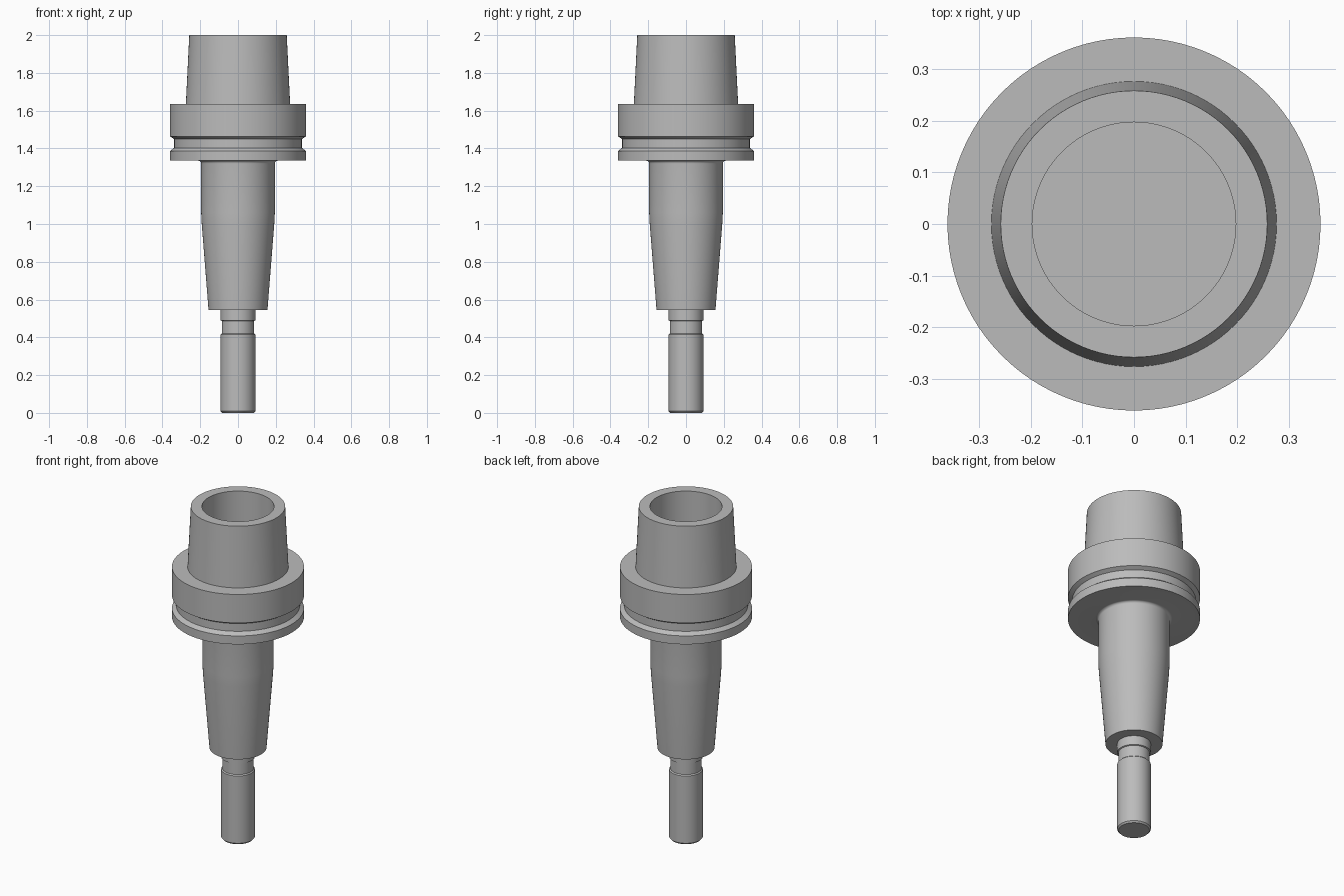
import bpy
import bmesh
from math import cos, sin, pi, radians

SEGMENTS = 96

cube = bpy.data.objects.get("Cube")
if cube:
    bpy.data.objects.remove(cube, do_unlink=True)

# One plain steel colour for every part
steel = bpy.data.materials.new("grey_steel")
steel.use_nodes = True
colour = (0.5, 0.5, 0.5, 1)
steel.diffuse_color = colour
steel.node_tree.nodes["Principled BSDF"].inputs["Base Color"].default_value = colour


def lathe(name, profile):
    """Turn (radius, height) points about z and cap both ends."""
    bm = bmesh.new()
    rings = []
    for r, z in profile:
        angles = [2 * pi * i / SEGMENTS for i in range(SEGMENTS)]
        rings.append([bm.verts.new((r * cos(a), r * sin(a), z)) for a in angles])
    for low, high in zip(rings, rings[1:]):
        for i in range(SEGMENTS):
            j = (i + 1) % SEGMENTS
            bm.faces.new((low[i], low[j], high[j], high[i]))
    bm.faces.new(rings[0][::-1])
    bm.faces.new(rings[-1])
    bmesh.ops.recalc_face_normals(bm, faces=bm.faces[:])
    mesh = bpy.data.meshes.new(name)
    bm.to_mesh(mesh)
    bm.free()
    mesh.materials.append(steel)
    obj = bpy.data.objects.new(name, mesh)
    bpy.context.collection.objects.link(obj)
    bpy.ops.object.select_all(action='DESELECT')
    obj.select_set(True)
    bpy.context.view_layer.objects.active = obj
    bpy.ops.object.shade_smooth_by_angle(angle=radians(25))
    return obj


# Small concave fillet where the neck meets the flange
FILLET = 0.015
fillet = [(0.195 + FILLET * (1 - cos(t)), 1.335 - FILLET * (1 - sin(t)))
          for t in (k * pi / 12 for k in range(7))]

# Holder: tapered nose, neck, grooved flange, hollow taper on top
lathe("tool_holder", [
    (0.156, 0.545), (0.192, 1.0), (0.195, 1.06), *fillet,
    (0.361, 1.335), (0.361, 1.386), (0.338, 1.403),
    (0.338, 1.45), (0.361, 1.464), (0.361, 1.636),
    (0.276, 1.636), (0.258, 2.0),
    (0.197, 2.0), (0.197, 1.6),
])

# Round tool with a relieved neck and chamfered tip
lathe("cutting_tool", [
    (0.084, 0), (0.092, 0.009), (0.092, 0.415), (0.086, 0.421),
    (0.086, 0.487), (0.092, 0.49), (0.092, 0.56),
])
